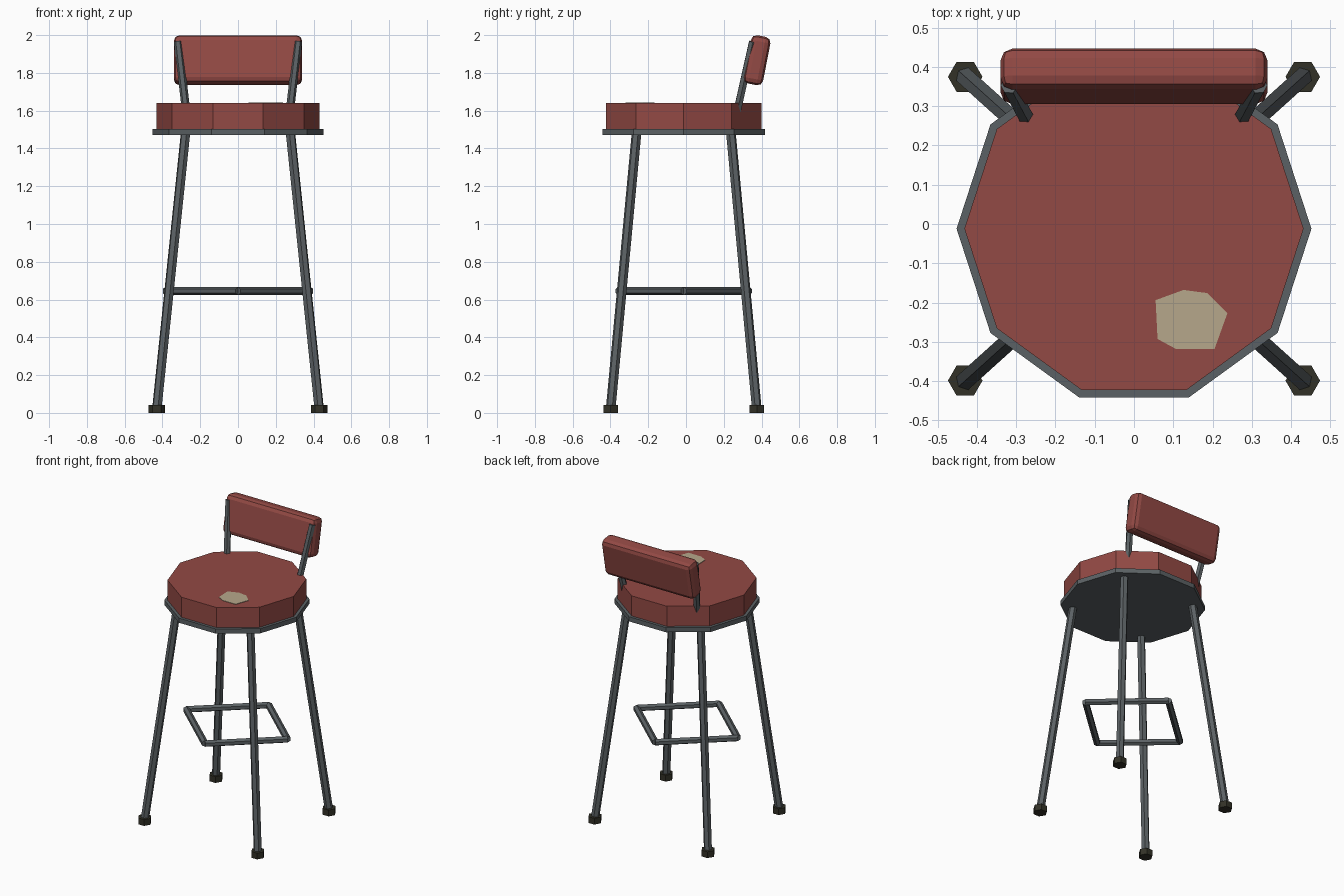
import bpy, bmesh, math
from mathutils import Vector

if "Cube" in bpy.data.objects:
    bpy.data.objects.remove(bpy.data.objects["Cube"])

CY = -0.012  # seat and leg centre in y


def material(name, rgb):
    m = bpy.data.materials.new(name)
    m.diffuse_color = (*rgb, 1)
    m.use_nodes = True
    m.node_tree.nodes["Principled BSDF"].inputs["Base Color"].default_value = m.diffuse_color
    return m


RED = material("red leather", (0.29, 0.067, 0.058))
METAL = material("grey metal", (0.105, 0.12, 0.128))
RUBBER = material("dark rubber", (0.032, 0.031, 0.02))
TAPE = material("tan patch", (0.47, 0.39, 0.26))


def prism(name, sides, r, z0, z1, mat, x=0, y=0):
    bpy.ops.mesh.primitive_cylinder_add(vertices=sides, radius=r, depth=z1 - z0,
                                        location=(x, y, (z0 + z1) / 2))
    o = bpy.context.object
    o.name = name
    o.data.materials.append(mat)
    return o


def tube(name, a, b, r, mat=METAL, sides=6):
    a, b = Vector(a), Vector(b)
    d = b - a
    bpy.ops.mesh.primitive_cylinder_add(vertices=sides, radius=r, depth=d.length,
                                        location=(a + b) / 2)
    o = bpy.context.object
    o.name = name
    o.rotation_euler = d.to_track_quat('Z', 'Y').to_euler()
    o.data.materials.append(mat)
    return o


# seat: ten-sided cushion on a metal rim, corners on the x axis
for name, r, z0, z1, mat in (("seat_rim", 0.452, 1.47, 1.502, METAL),
                             ("seat_cushion", 0.432, 1.50, 1.64, RED)):
    o = prism(name, 10, r, z0, z1, mat, 0, CY)
    o.rotation_euler.z = math.pi / 2

# splayed legs with hexagonal rubber feet
for sx, side in ((-1, "left"), (1, "right")):
    for sy, end in ((-1, "front"), (1, "back")):
        x, y = sx * 0.43, CY + sy * 0.387
        tube(f"{end}_{side}_leg", (x, y, 0.02), (sx * 0.278, CY + sy * 0.25, 1.48), 0.026)
        f = prism(f"{end}_{side}_foot", 6, 0.044, 0, 0.043, RUBBER, x, y)
        f.rotation_euler.z = math.pi / 2
    # backrest supports
    tube(f"{side}_back_support", (sx * 0.263, 0.249, 1.5), (sx * 0.318, 0.353, 1.965), 0.022)

# diamond footrest
pts = [(0.385, CY, 0.645), (0, CY + 0.346, 0.645), (-0.385, CY, 0.645), (0, CY - 0.346, 0.645)]
for i in range(4):
    tube(f"footrest_bar_{i + 1}", pts[i], pts[(i + 1) % 4], 0.022)

# tilted, bevelled backrest
bpy.ops.mesh.primitive_cube_add(size=1, location=(0, 0.376, 1.867))
back = bpy.context.object
back.name = "backrest"
back.scale = (0.68, 0.105, 0.26)
bpy.ops.object.transform_apply(location=False, rotation=False, scale=True)
back.rotation_euler.x = -math.radians(11)
back.data.materials.append(RED)
bev = back.modifiers.new("bevel", 'BEVEL')
bev.width = 0.03
bev.segments = 2

# repair patch on the seat
outline = [(0.055, -0.194), (0.06, -0.293), (0.108, -0.319), (0.205, -0.319),
           (0.238, -0.227), (0.187, -0.176), (0.126, -0.168)]
bm = bmesh.new()
face = bm.faces.new([bm.verts.new((x, y, 1.638)) for x, y in outline])
top = bmesh.ops.extrude_face_region(bm, geom=[face])
bmesh.ops.translate(bm, vec=(0, 0, 0.005),
                    verts=[v for v in top["geom"] if isinstance(v, bmesh.types.BMVert)])
bmesh.ops.recalc_face_normals(bm, faces=bm.faces[:])
me = bpy.data.meshes.new("seat_patch")
bm.to_mesh(me)
bm.free()
me.materials.append(TAPE)
bpy.context.collection.objects.link(bpy.data.objects.new("seat_patch", me))
